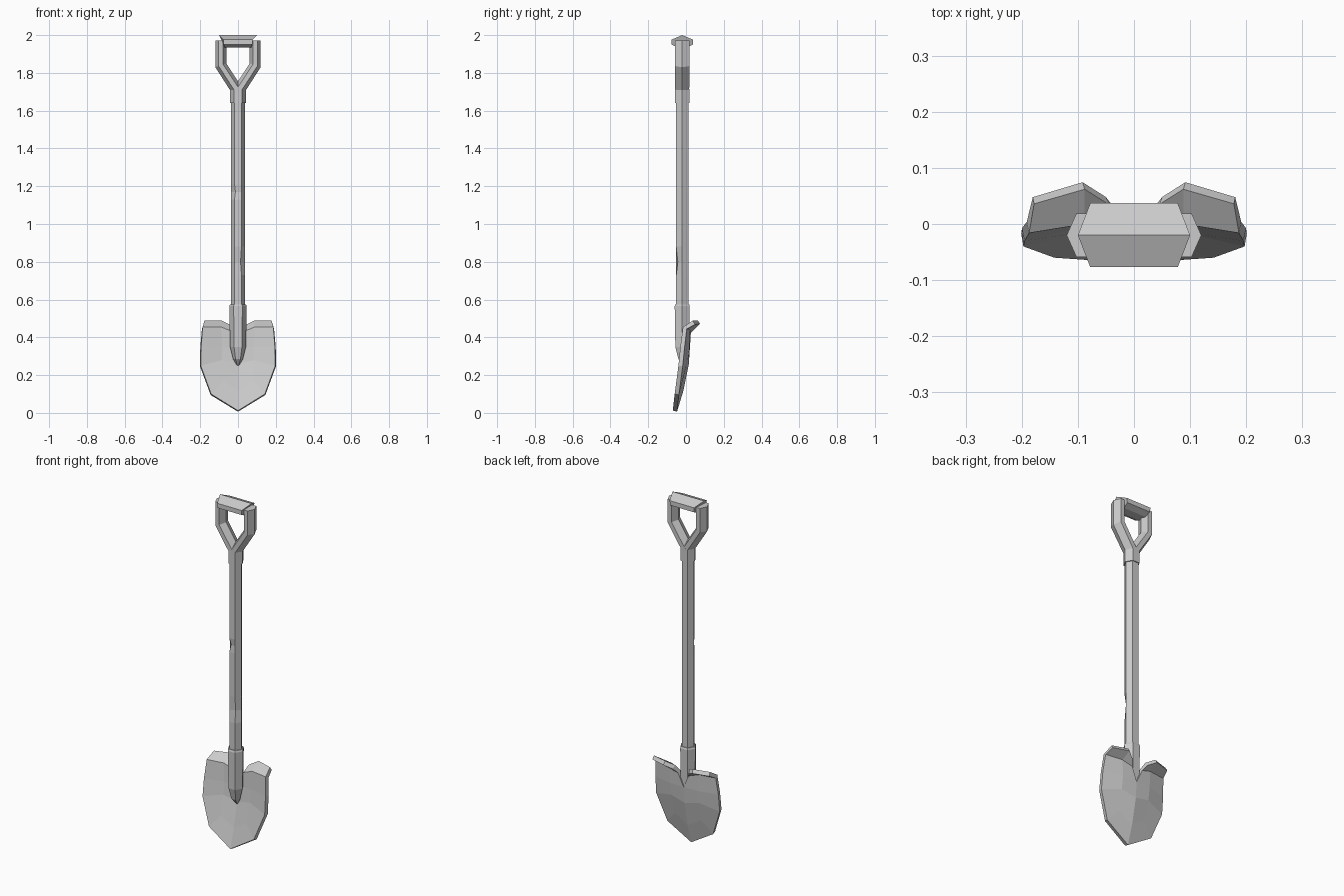
import bpy, math

if "Cube" in bpy.data.objects:
    bpy.data.objects.remove(bpy.data.objects["Cube"])

CY = -0.02  # depth of the shaft axis


def make_object(name, verts, faces):
    mesh = bpy.data.meshes.new(name)
    mesh.from_pydata(verts, [], faces)
    mesh.update()
    ob = bpy.data.objects.new(name, mesh)
    bpy.context.collection.objects.link(ob)
    return ob


def loft(name, rings):
    """Skin equal-sized rings of points and cap both ends."""
    n = len(rings[0])
    verts = [p for r in rings for p in r]
    faces = [(i * n + j, i * n + (j + 1) % n, (i + 1) * n + (j + 1) % n, (i + 1) * n + j)
             for i in range(len(rings) - 1) for j in range(n)]
    last = (len(rings) - 1) * n
    faces += [tuple(reversed(range(n))), tuple(range(last, last + n))]
    return make_object(name, verts, faces)


def hex_ring(z, r, cy=CY, dents=()):
    pts = []
    for k in range(6):
        a = math.radians(60 * k)
        s = r * (0.72 if k in dents else 1)
        pts.append((s * math.cos(a), cy + s * math.sin(a), z))
    return pts


def mirror(ob):
    m = ob.modifiers.new("mirror", 'MIRROR')
    m.merge_threshold = 0.0005


# Worn six-sided shaft with two nicks along its front edges
loft("shaft", [hex_ring(0.55, 0.037), hex_ring(0.73, 0.037), hex_ring(0.80, 0.037, dents=(5,)),
               hex_ring(0.88, 0.037), hex_ring(1.13, 0.037), hex_ring(1.17, 0.037, dents=(4,)),
               hex_ring(1.21, 0.037), hex_ring(1.66, 0.037)])

# Sockets at both ends of the shaft
loft("blade_socket", [hex_ring(0.25, 0.006, -0.008), hex_ring(0.285, 0.026, -0.018),
                      hex_ring(0.35, 0.042), hex_ring(0.565, 0.046), hex_ring(0.575, 0.042)])
loft("handle_socket", [hex_ring(1.64, 0.043), hex_ring(1.715, 0.043)])


# Forked handle arms: each ring spans an outer and an inner (x, z) point
def arm_ring(outer, inner, h):
    section = [(0, 0), (0.3, h), (0.72, h), (1, 0), (0.72, -h), (0.3, -h)]
    return [(outer[0] + (inner[0] - outer[0]) * u, CY + y,
             outer[1] + (inner[1] - outer[1]) * u) for u, y in section]


arms = loft("handle_arm", [arm_ring((0.043, 1.71), (-0.03, 1.71), 0.037),
                           arm_ring((0.12, 1.83), (0.062, 1.85), 0.039),
                           arm_ring((0.12, 1.972), (0.062, 1.972), 0.039)])
mirror(arms)

# Faceted grip across the arms: (y offset, z, half length)
grip = [(0, 2.0, 0.1), (0.057, 1.976, 0.078), (0.057, 1.95, 0.075), (0.025, 1.934, 0.07),
        (-0.025, 1.934, 0.07), (-0.057, 1.95, 0.075), (-0.057, 1.976, 0.078)]
loft("grip", [[(s * x, CY + y, z) for y, z, x in grip] for s in (-1, 1)])

# Dished blade: right half of the front sheet, then mirrored and thickened
sheet = [
    (0, -0.07, 0.012), (0.142, -0.06, 0.10),                          # 0-1 point
    (0, -0.037, 0.12), (0.08, -0.04, 0.17),                           # 2-3
    (0, -0.008, 0.26), (0.085, -0.014, 0.28), (0.197, -0.04, 0.25),   # 4-6
    (0, -0.002, 0.35), (0.085, -0.004, 0.35), (0.195, -0.03, 0.35),   # 7-9
    (0.03, 0.004, 0.43), (0.088, 0.0, 0.455), (0.187, -0.016, 0.455), # 10-12
    (0.045, 0.035, 0.468), (0.088, 0.062, 0.49), (0.178, 0.036, 0.488),  # 13-15 foot step
]
faces = [(0, 1, 3, 2), (1, 6, 5, 3), (2, 3, 5, 4), (4, 5, 8, 7), (5, 6, 9, 8),
         (7, 8, 11, 10), (8, 9, 12, 11), (10, 11, 14, 13), (11, 12, 15, 14)]
blade = make_object("blade", sheet, faces)
mirror(blade)
thick = blade.modifiers.new("thickness", 'SOLIDIFY')
thick.thickness = 0.023
thick.offset = -1
